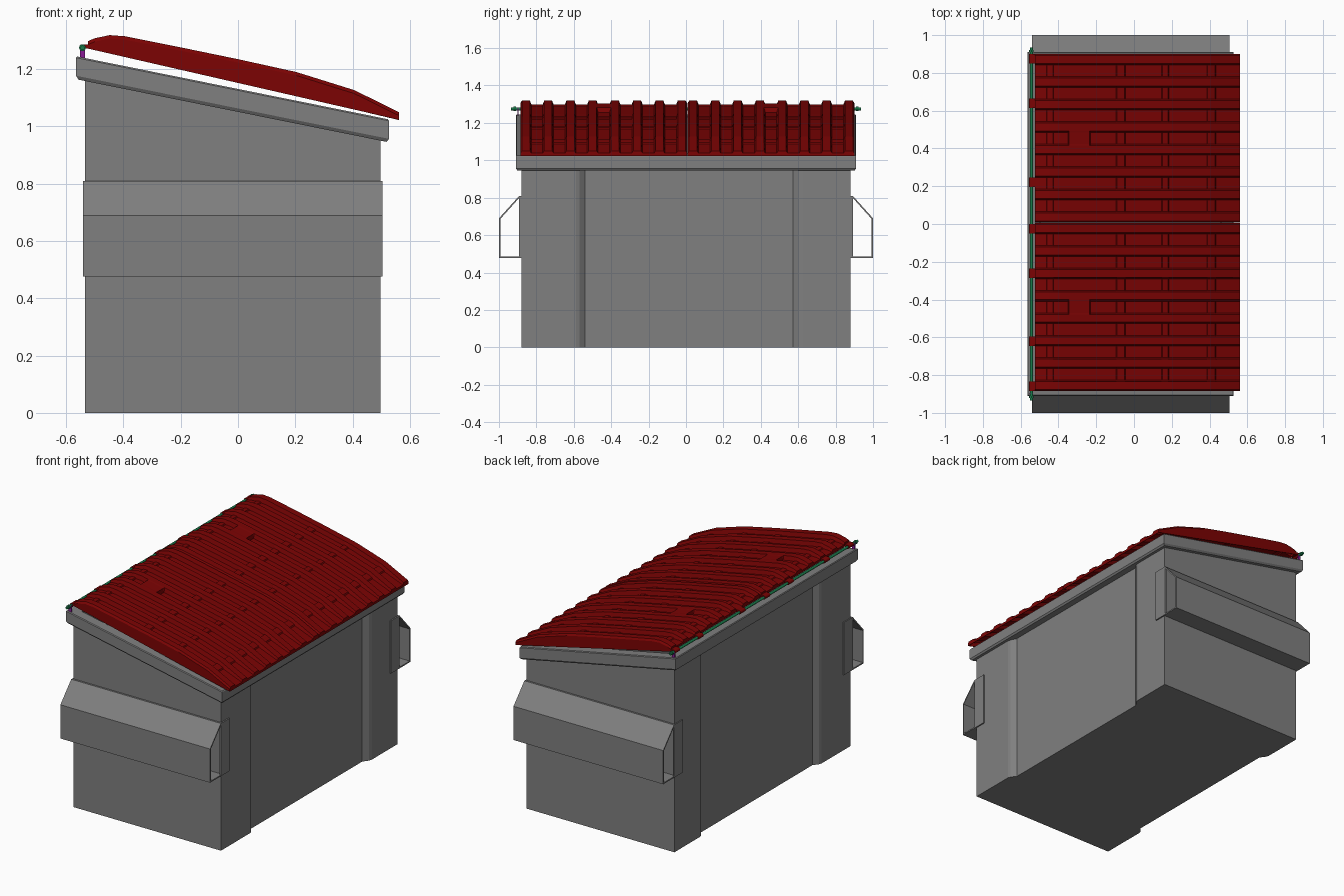
import bpy, bmesh, math

if "Cube" in bpy.data.objects:
    bpy.data.objects.remove(bpy.data.objects["Cube"])

def material(name, rgb):
    m = bpy.data.materials.new(name)
    m.diffuse_color = (*rgb, 1)
    m.use_nodes = True
    m.node_tree.nodes["Principled BSDF"].inputs["Base Color"].default_value = m.diffuse_color
    return m

GREY = material("dark_grey_steel", (0.215, 0.215, 0.215))
RED = material("red_plastic", (0.2, 0.001, 0.001))
GREEN = material("green_rod", (0.01, 0.2, 0.07))
PURPLE = material("purple_bracket", (0.25, 0.01, 0.3))

def make(name, verts, faces, mat=GREY):
    me = bpy.data.meshes.new(name)
    me.from_pydata(verts, [], faces)
    bm = bmesh.new()
    bm.from_mesh(me)
    bmesh.ops.recalc_face_normals(bm, faces=bm.faces)
    bm.to_mesh(me)
    bm.free()
    ob = bpy.data.objects.new(name, me)
    bpy.context.collection.objects.link(ob)
    me.materials.append(mat)
    return ob

def thicken(ob, face, outward_z, thickness):
    # give an open shell inward thickness, using one face to orient it
    if ob.data.polygons[face].normal.z * outward_z < 0:
        ob.data.flip_normals()
    sol = ob.modifiers.new("wall", 'SOLIDIFY')
    sol.thickness, sol.offset = thickness, -1

def box(name, x0, x1, y0, y1, z0, z1, mat=GREY):
    v = [(x, y, z) for x in (x0, x1) for y in (y0, y1) for z in (z0, z1)]
    f = [(0, 1, 3, 2), (4, 6, 7, 5), (0, 4, 5, 1), (2, 3, 7, 6), (0, 2, 6, 4), (1, 5, 7, 3)]
    return make(name, v, f, mat)

def rim_z(x):
    return 1.131 - 0.2018 * x

# Bin body: plan outline with recessed long sides, sloped open top
XL, XR, YE, REC = -0.535, 0.497, 0.88, 0.03
step = [(0, -0.588), (0.006, -0.57), (REC, -0.54), (REC, 0.572), (0.006, 0.605), (0, 0.625)]
plan = ([(XL, -YE), (XR, -YE)] + [(XR - d, y) for d, y in step] +
        [(XR, YE), (XL, YE)] + [(XL + d, y) for d, y in reversed(step)])
n = len(plan)
verts = [(x, y, 0) for x, y in plan] + [(x, y, rim_z(x) - 0.04) for x, y in plan]
faces = [tuple(range(n))] + [(i, (i + 1) % n, n + (i + 1) % n, n + i) for i in range(n)]
thicken(make("bin_body", verts, faces), 0, -1, 0.01)

# Rim: chamfered section swept round the sloped opening
section = [(0.026, 0), (0.03, -0.005), (0.03, -0.068), (0.022, -0.08), (-0.035, -0.08), (-0.035, 0)]
verts, faces = [], []
for o, dz in section:
    for x, y in ((XL - o, -YE - o), (XR + o, -YE - o), (XR + o, YE + o), (XL - o, YE + o)):
        verts.append((x, y, rim_z(x) + dz))
for s in range(len(section)):
    t = (s + 1) % len(section)
    for c in range(4):
        d = (c + 1) % 4
        faces.append((s * 4 + c, s * 4 + d, t * 4 + d, t * 4 + c))
make("rim", verts, faces)

# Fork pockets: open tubes on both ends with flange plates on the corners
outer = [(0.88, 0.81), (0.892, 0.81), (1.0, 0.69), (1.0, 0.477), (0.88, 0.477)]
inner = [(0.88, 0.802), (0.889, 0.802), (0.992, 0.687), (0.992, 0.485), (0.88, 0.485)]
for s, side in ((-1, "front"), (1, "back")):
    verts = [(x, s * y, z) for x in (-0.541, 0.505) for prof in (outer, inner) for y, z in prof]
    faces = []
    for i in range(4):
        faces += [(i, i + 1, 11 + i, 10 + i), (5 + i, 15 + i, 16 + i, 6 + i),
                  (i, 5 + i, 6 + i, i + 1), (10 + i, 11 + i, 16 + i, 15 + i)]
    make(side + "_fork_pocket", verts, faces)
    ya, yb = sorted((s * 0.805, s * 0.892))
    box(side + "_flange_right", XR - 0.002, 0.505, ya, yb, 0.477, 0.81)
    box(side + "_flange_left", -0.541, XL + 0.002, ya, yb, 0.477, 0.81)

# Lids: ribbed shells following an arched profile, open underneath
arch = [(-0.524, 1.298), (-0.5, 1.308), (-0.448, 1.319), (-0.395, 1.315), (-0.204, 1.277),
        (0, 1.235), (0.204, 1.19), (0.406, 1.127), (0.562, 1.05)]
bars = [(-0.46, -0.43), (-0.09, -0.05), (0.15, 0.18), (0.39, 0.43)]
BRIDGE = (-0.345, -0.235)
PITCH, HALF = 0.119, 0.029

def arch_z(x):
    for (xa, za), (xb, zb) in zip(arch, arch[1:]):
        if x <= xb:
            return za + (zb - za) * (x - xa) / (xb - xa)
    return arch[-1][1]

def inside(x, a, b):
    return a - 0.001 < x < b + 0.001

def valley_depth(x, middle):
    if middle and inside(x, *BRIDGE):
        return 0.001
    if any(inside(x, a, b) for a, b in bars):
        return 0.02
    return min(0.026, 0.012 + 0.2 * min(x + 0.524, 0.562 - x))

stations = {p[0] for p in arch}
for a, b in bars + [BRIDGE]:
    stations |= {a - 0.004, a, b, b + 0.004}
stations = sorted(stations)

def lid(name, yc):
    # each row entry: y, fixed drop, follows valley?, is middle valley?
    row = []
    for i in range(8):
        c = yc + (i - 3.5) * PITCH
        row += [(c - HALF, 0.012, i > 0, i == 4), (c - HALF + 0.008, 0, False, False),
                (c + HALF - 0.008, 0, False, False), (c + HALF, 0.012, i < 7, i == 3)]
    verts, faces = [], []
    for x in stations:
        under = 1.272 - 0.229 * (x + 0.524)
        for y, drop, valley, mid in row:
            verts.append((x, y, arch_z(x) - (valley_depth(x, mid) if valley else drop)))
        verts += [(x, row[-1][0], under), (x, row[0][0], under)]
    m = len(row) + 2
    for s in range(len(stations) - 1):
        for j in range(m):
            if j == m - 2:
                continue
            k = (j + 1) % m
            faces.append((s * m + j, s * m + k, (s + 1) * m + k, (s + 1) * m + j))
    last = (len(stations) - 1) * m
    faces += [tuple(range(m)), tuple(range(last, last + m))]
    thicken(make(name, verts, faces, RED), 1, 1, 0.005)

lid("front_lid", -0.4395)
lid("back_lid", 0.4545)

# Hinge rod, end caps, brackets and lid knuckles
def cylinder(name, y0, y1, r, mat, sides=12):
    bpy.ops.mesh.primitive_cylinder_add(vertices=sides, radius=r, depth=y1 - y0,
        location=(-0.543, (y0 + y1) / 2, 1.275), rotation=(math.pi / 2, 0, 0))
    ob = bpy.context.object
    ob.name = name
    ob.data.materials.append(mat)
    bpy.ops.object.shade_smooth_by_angle()

cylinder("hinge_rod", -0.935, 0.935, 0.008, GREEN)
for s, side in ((-1, "front"), (1, "back")):
    a, b = sorted((s * 0.91, s * 0.922))
    cylinder(side + "_rod_cap", a, b, 0.012, GREEN)
    box(side + "_rod_bracket", -0.552, -0.534, s * 0.898 - 0.003, s * 0.898 + 0.003, 1.23, 1.28, PURPLE)
for i, y in enumerate((-0.86, -0.62, -0.26, -0.025, 0.22, 0.64, 0.875)):
    w = 0.025
    cylinder("hinge_knuckle_%d" % i, y - w, y + w, 0.012, RED)
    box("hinge_tab_%d" % i, -0.543, -0.515, y - w, y + w, 1.273, 1.287, RED)
